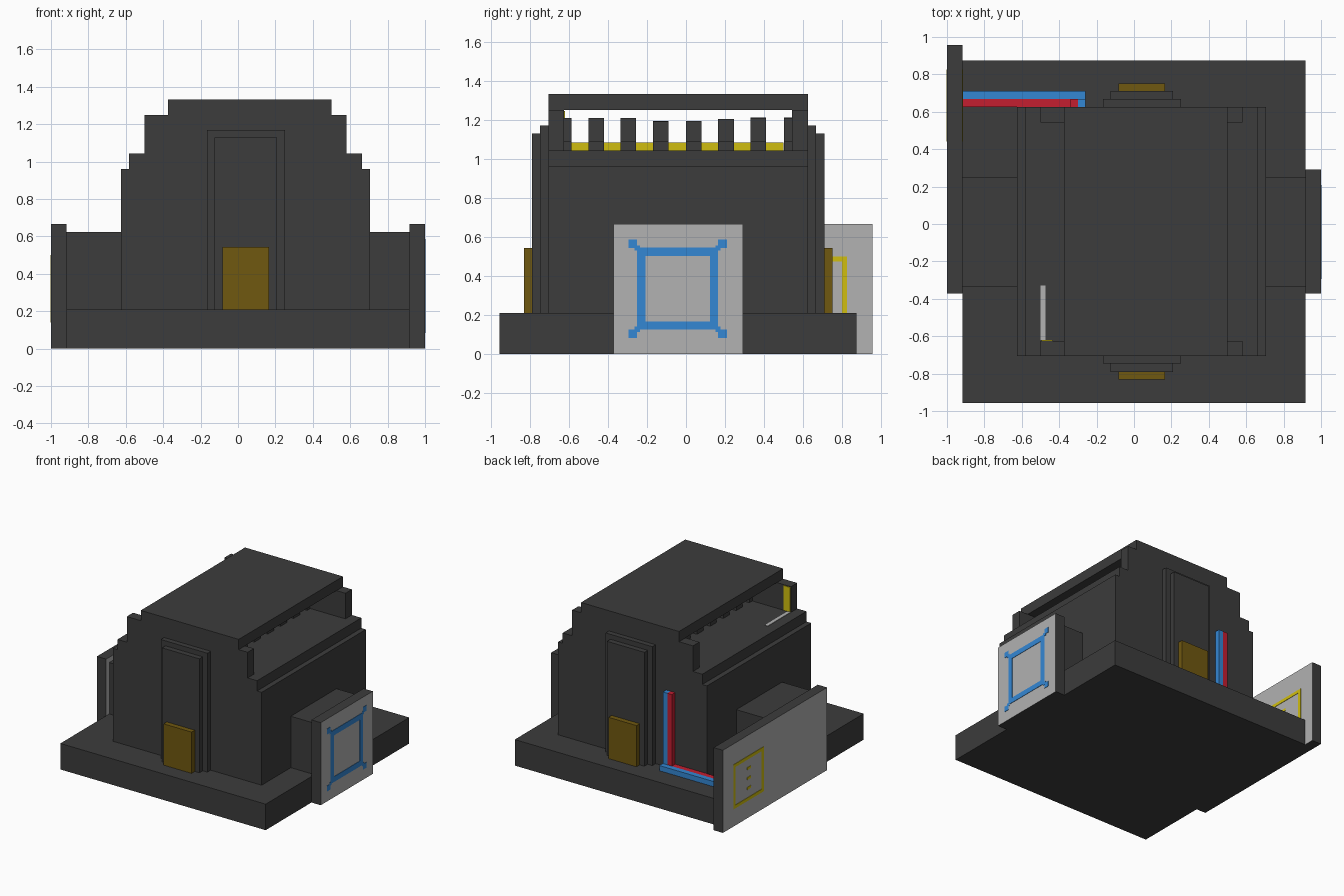
import bpy, bmesh, random

if "Cube" in bpy.data.objects:
    bpy.data.objects.remove(bpy.data.objects["Cube"])

random.seed(4)


def material(name, rgb):
    m = bpy.data.materials.new(name)
    m.diffuse_color = (*[(c / 255 / 12.92 if c < 11 else ((c / 255 + 0.055) / 1.055) ** 2.4) for c in rgb], 1)
    m.use_nodes = True
    m.node_tree.nodes["Principled BSDF"].inputs["Base Color"].default_value = m.diffuse_color
    return m


DARK = material("charcoal", (60, 60, 60))
GREY = material("light grey", (178, 178, 178))
BLUE = material("blue", (52, 135, 212))
RED = material("red", (195, 30, 48))
YELLOW = material("yellow", (208, 190, 16))
GOLD = material("dark gold", (112, 88, 16))


def boxes(name, parts, mat):
    """One object made of boxes given as (x0, x1, y0, y1, z0, z1)."""
    bm = bmesh.new()
    for x0, x1, y0, y1, z0, z1 in parts:
        r = bmesh.ops.create_cube(bm, size=1)
        for v in r["verts"]:
            v.co = ((x0 + x1) / 2 + v.co.x * (x1 - x0),
                    (y0 + y1) / 2 + v.co.y * (y1 - y0),
                    (z0 + z1) / 2 + v.co.z * (z1 - z0))
    me = bpy.data.meshes.new(name)
    bm.to_mesh(me)
    bm.free()
    me.materials.append(mat)
    ob = bpy.data.objects.new(name, me)
    bpy.context.collection.objects.link(ob)
    return ob


def panel(name, *dims):
    """Dark slab with light grey broad faces."""
    ob = boxes(name, [dims], DARK)
    ob.data.materials.append(GREY)
    for p in ob.data.polygons:
        p.material_index = 1 if abs(p.normal.x) > 0.9 else 0


def ring(x0, x1, y0, y1, z0, z1, t):
    """Four bars forming a square outline facing x."""
    return [(x0, x1, y0, y1, z0, z0 + t), (x0, x1, y0, y1, z1 - t, z1),
            (x0, x1, y0, y0 + t, z0 + t, z1 - t), (x0, x1, y1 - t, y1, z0 + t, z1 - t)]


# Base and main body
Y0, Y1 = -0.705, 0.625
boxes("base", [(-0.917, 0.917, -0.957, 0.875, 0, 0.21)], DARK)
boxes("main_body", [(-0.625, 0.705, Y0, Y1, 0.21, 0.96)], DARK)
boxes("upper_step", [(-0.583, 0.664, Y0, Y1, 0.96, 1.043)], DARK)

# Open gallery: end walls and roof slab
boxes("gallery_end_walls", [(-0.5, 0.58, Y0, -0.625, 1.043, 1.25),
                            (-0.5, 0.58, 0.543, Y1, 1.043, 1.25)], DARK)
boxes("roof", [(-0.375, 0.5, Y0, Y1, 1.25, 1.333)], DARK)

# Rows of stubby posts in the gallery
posts = []
for x in (-0.12, 0.06, 0.23):
    for y in (-0.607, -0.46, -0.295, -0.13, 0.04, 0.205, 0.37, 0.522):
        w = 0.02 if abs(y + 0.04) > 0.55 else 0.04
        top = 1.2 + random.uniform(-0.015, 0.015)
        posts += [(x - 0.02, x + 0.02, y - w, y + w, 1.09, top),
                  (x - 0.035, x + 0.035, y - w, y + w, 1.043, 1.09)]
boxes("gallery_posts", posts, DARK)
boxes("gallery_light_strip", [(0.0, 0.02, -0.62, 0.5, 1.043, 1.085)], YELLOW)
boxes("gallery_wall_patch", [(-0.495, -0.435, -0.625, -0.62, 1.045, 1.245)], YELLOW)
boxes("gallery_floor_strip", [(-0.5, -0.474, -0.62, -0.33, 1.043, 1.047)], GREY)

# Stepped door surrounds and doors, front and back
for side, face, s in (("front", Y0, -1), ("back", Y1, 1)):
    for part, x0, x1, z1, d0, d1, mat in (
            ("door_surround", -0.167, 0.25, 1.17, 0, 0.042, DARK),
            ("door_recess_panel", -0.125, 0.208, 1.13, 0.042, 0.085, DARK),
            ("door", -0.083, 0.167, 0.543, 0.085, 0.126, GOLD)):
        a, b = sorted((face + s * d0, face + s * d1))
        boxes(f"{side}_{part}", [(x0, x1, a, b, 0.21, z1)], mat)

# Side arms and the panels they carry
boxes("side_arms", [(-0.917, -0.625, -0.333, 0.25, 0.21, 0.625),
                    (0.705, 0.917, -0.333, 0.25, 0.21, 0.625)], DARK)
panel("right_panel", 0.917, 1.0, -0.372, 0.292, 0, 0.667)
panel("left_panel", -1.0, -0.917, -0.372, 0.957, 0, 0.667)

# Blue outline with corner dots on the right panel
X = (0.999, 1.003)
marks = ring(*X, -0.25, 0.165, 0.125, 0.545, 0.043)
for y in (-0.272, 0.187):
    for z in (0.105, 0.565):
        marks.append((*X, y - 0.022, y + 0.022, z - 0.022, z + 0.022))
for y in (-0.25, 0.165):
    for z in (0.127, 0.543):
        marks.append((*X, y - 0.013, y + 0.013, z - 0.013, z + 0.013))
boxes("right_panel_outline", marks, BLUE)

# Yellow outline with small dashes on both faces of the left panel
marks = []
for x in ((-1.003, -0.999), (-0.918, -0.914)):
    marks += ring(*x, 0.44, 0.825, 0.14, 0.5, 0.026)
    for z in (0.24, 0.32, 0.4):
        marks.append((*x, 0.6, 0.65, z - 0.01, z + 0.01))
boxes("left_panel_outline", marks, YELLOW)

# Twin pipes along the base, rising up the back wall
boxes("blue_pipe", [(-0.917, -0.26, 0.667, 0.71, 0.21, 0.252),
                    (-0.3, -0.26, 0.625, 0.667, 0.21, 0.83)], BLUE)
boxes("red_pipe", [(-0.917, -0.3, 0.625, 0.667, 0.21, 0.252),
                   (-0.34, -0.3, 0.625, 0.667, 0.252, 0.83)], RED)
